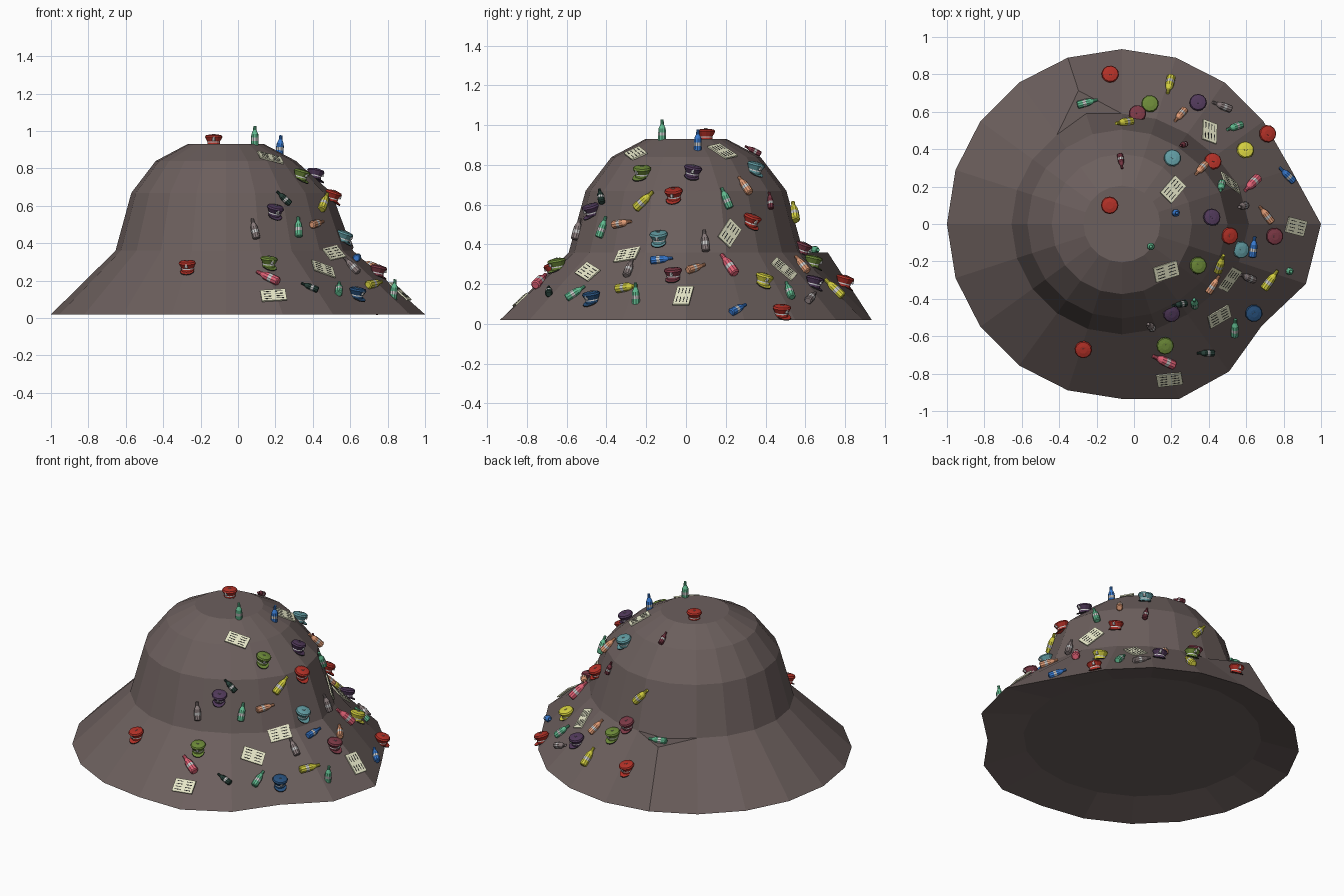
import bpy, bmesh, math
from mathutils import Vector, Matrix, Quaternion
from mathutils.bvhtree import BVHTree

if "Cube" in bpy.data.objects:
    bpy.data.objects.remove(bpy.data.objects["Cube"])

N = 20
CX = -0.065
COL = {
    'hat': (0.15, 0.115, 0.11), 'red': (0.45, 0.03, 0.02), 'green': (0.12, 0.5, 0.28),
    'olive': (0.15, 0.25, 0.04), 'blue': (0.04, 0.2, 0.65), 'navy': (0.02, 0.08, 0.2),
    'yellow': (0.65, 0.62, 0.05), 'orange': (0.75, 0.33, 0.18), 'pink': (0.75, 0.12, 0.18),
    'purple': (0.08, 0.04, 0.1), 'maroon': (0.2, 0.04, 0.06), 'teal': (0.12, 0.33, 0.36),
    'grey': (0.25, 0.2, 0.2), 'dark': (0.02, 0.05, 0.04), 'cream': (0.8, 0.8, 0.58),
    'white': (0.7, 0.7, 0.7), 'ink': (0.03, 0.03, 0.03),
}
MATS = {}
for k, c in COL.items():
    MATS[k] = bpy.data.materials.new(k)
    MATS[k].diffuse_color = (*c, 1)


def finish(bm, name, mats):
    bmesh.ops.recalc_face_normals(bm, faces=bm.faces)
    me = bpy.data.meshes.new(name)
    bm.to_mesh(me)
    bm.free()
    for m in mats:
        me.materials.append(MATS[m])
    return me


def add(name, me, mat=None):
    ob = bpy.data.objects.new(name, me)
    if mat:
        ob.matrix_world = mat
    bpy.context.collection.objects.link(ob)
    return ob


def skin(bm, rings, mats=None, cap0=True, cap1=True):
    """Bridge a stack of closed rings of points."""
    vs = [[bm.verts.new(p) for p in r] for r in rings]
    n = len(rings[0])
    for j in range(len(vs) - 1):
        for i in range(n):
            k = (i + 1) % n
            f = bm.faces.new((vs[j][i], vs[j][k], vs[j + 1][k], vs[j + 1][i]))
            f.material_index = mats[j] if mats else 0
    if cap0:
        bm.faces.new(vs[0][::-1])
    if cap1:
        bm.faces.new(vs[-1])


def circle(r, z, n):
    return [(r * math.cos(2 * math.pi * i / n), r * math.sin(2 * math.pi * i / n), z) for i in range(n)]


def hat_ring(r, z, bulge=0.0, extra={}):
    pts = []
    for i in range(N):
        a = 2 * math.pi * i / N
        d = min(a, 2 * math.pi - a)
        q = r + bulge * math.exp(-(d / 0.6) ** 2) + extra.get(i, 0)
        pts.append((CX + q * math.cos(a), q * math.sin(a), z))
    return pts


# Crown
base = hat_ring(0.59, 0.36, 0.09, {6: 0.03})
bm = bmesh.new()
skin(bm, [base, hat_ring(0.505, 0.67, 0.06), hat_ring(0.375, 0.84), hat_ring(0.205, 0.93)], cap0=False)
add('crown', finish(bm, 'crown', ['hat']))
# Wavy brim with a dent at the back and a shallow recess underneath
bm = bmesh.new()
wave = {0: 0.13, 1: 0.015, 18: -0.01, 19: 0.1, 17: 0.04, 16: 0.05}
rim = hat_ring(0.935, 0.02, 0, wave)
shelf = hat_ring(0.59, 0.36, 0.09, {6: 0.16})
skin(bm, [hat_ring(0.71, 0.08), rim, shelf, base], cap1=False)
bmesh.ops.remove_doubles(bm, verts=bm.verts, dist=1e-4)
add('brim', finish(bm, 'brim', ['hat']))

# Surface lookup used to seat the decorations
surf = bmesh.new()
for ob in list(bpy.context.collection.objects):
    surf.from_mesh(ob.data)
bmesh.ops.delete(surf, geom=[f for f in surf.faces if f.normal.z < 0], context='FACES')
tree = BVHTree.FromBMesh(surf)
surf.free()
Z = Vector((0, 0, 1))


def seat(x, y, z):
    loc, n, _, _ = tree.find_nearest(Vector((x, y, z)))
    up = Z - n * n.z
    up = up.normalized() if up.length > 0.05 else Vector((0, 1, 0))
    return loc, n, up


def frame(loc, zaxis, yhint):
    zaxis = zaxis.normalized()
    x = yhint.cross(zaxis).normalized()
    m = Matrix((x, zaxis.cross(x), zaxis)).transposed().to_4x4()
    m.translation = loc
    return m


def box(bm, size, at, mat):
    r = bmesh.ops.create_cube(bm, size=1, matrix=Matrix.Translation(at) @ Matrix.Diagonal((*size, 1)))
    for f in {f for v in r['verts'] for f in v.link_faces}:
        f.material_index = mat


def bottle_mesh(col):
    s = {'pink': 1.4, 'yellow': 1.3, 'dark': 1.0, 'maroon': 0.9}.get(col, 1.15)
    bm = bmesh.new()
    prof = [(.013, -.048), (.018, -.044), (.018, -.02), (.018, -.005), (.016, .012), (.008, .03), (.007, .05)]
    skin(bm, [circle(r * s, z * s, 10) for r, z in prof], [0, 0, 1, 0, 0, 0])
    return finish(bm, 'bottle_' + col, [col, 'white'])


def cap_mesh(col):
    bm = bmesh.new()
    prof = [(.034, 0), (.034, .012), (.034, .018), (.047, .042), (.042, .051), (.02, .056)]
    skin(bm, [circle(r, z, 12) for r, z in prof], [0, 1, 0, 0, 0])
    # visor at the front and a round badge above it
    arc = [math.pi * (1 + i / 8) for i in range(9)]
    rings = [[(.038 * math.cos(a), -.012 + .042 * math.sin(a), z + .012 * math.sin(a)) for a in arc]
             for z in (0.0, 0.005)]
    skin(bm, rings, [2])
    skin(bm, [[(x, y - .038, z) for x, y, z in circle(.009, h, 6)] for h in (.022, .044)], [1])
    skin(bm, [circle(.009, h, 8) for h in (.054, .059)], [1])
    return finish(bm, 'cap_' + col, [col, 'white', 'ink'])


def card_mesh():
    bm = bmesh.new()
    box(bm, (.135, .085, .008), (0, 0, 0.002), 0)
    for cx in (-.032, .032):
        for k in range(4):
            box(bm, (.04, .004, .002), (cx, -.027 + .018 * k, .006), 1)
    return finish(bm, 'card', ['cream', 'ink'])


# Bottles: position, clockwise turn of the neck from uphill (None = standing), colour
BOTTLES = [
    (.09, -.12, .95, None, 'green'), (.23, .06, .89, None, 'blue'), (-.07, .34, .88, 0, 'maroon'),
    (.35, .29, .69, -10, 'orange'), (.24, .395, .61, 10, 'maroon'), (-.05, .56, .57, 40, 'yellow'),
    (.445, -.2, .615, 45, 'yellow'), (.24, -.42, .64, -45, 'dark'), (.33, -.43, .49, 10, 'green'),
    (.09, -.56, .48, -10, 'grey'), (.42, -.32, .505, 80, 'orange'), (.41, .16, .61, -15, 'green'),
    (.56, .09, .41, 0, 'grey'), (-.25, .65, .36, 75, 'green'), (.16, -.75, .24, -55, 'pink'),
    (.39, -.7, .18, -55, 'dark'), (.56, -.57, .18, 40, 'green'), (.62, -.3, .3, -15, 'grey'),
    (.73, -.3, .185, 80, 'yellow'), (.86, -.26, .14, None, 'green'), (.66, -.13, .35, 80, 'blue'),
    (.71, .05, .29, 70, 'orange'), (.62, .21, .29, -15, 'pink'), (.53, .51, .16, 20, 'green'),
    (.81, .26, .07, 60, 'blue'), (.25, .59, .31, 10, 'orange'), (.47, .63, .135, 60, 'grey'),
    (.19, .745, .18, -10, 'yellow'),
]
# Peaked caps: position, turn, colour
CAPS = [
    (-.13, .1, .95, 0, 'red'), (.32, -.21, .74, 15, 'olive'), (.4, .03, .75, 15, 'purple'),
    (.18, .32, .75, 10, 'teal'), (.5, -.06, .645, 0, 'red'), (.2, -.48, .57, 5, 'purple'),
    (.58, -.14, .435, 0, 'teal'), (.38, .3, .5, 10, 'red'), (.02, .6, .38, 0, 'maroon'),
    (.17, -.66, .31, 0, 'olive'), (.64, -.475, .13, 0, 'navy'), (.75, -.065, .25, 0, 'maroon'),
    (.575, .38, .2, 15, 'yellow'), (.69, .47, .04, -10, 'red'), (.34, .64, .2, 10, 'purple'),
    (.085, .64, .31, 0, 'olive'), (-.13, .785, .2, 0, 'red'), (-.27, -.665, .27, 0, 'red'),
]
# Cards: position, turn
CARDS = [
    (.17, -.25, .85, 30), (.2, .18, .85, 70), (.475, .19, .44, -45), (.19, -.84, .13, -5),
    (.46, -.5, .27, 25), (.53, -.31, .37, -10), (.87, -.015, .145, 90), (.41, .5, .285, 60),
]

bottles, caps, card = {}, {}, card_mesh()
for i, (x, y, z, turn, col) in enumerate(BOTTLES):
    me = bottles[col] = bottles.get(col) or bottle_mesh(col)
    loc, n, up = seat(x, y, z)
    if turn is None:
        m = frame(loc + Z * .04, Z + n * .2, Vector((0, 1, 0)))
    else:
        d = Quaternion(n, -math.radians(turn)) @ up
        m = frame(loc + n * .012, d, n)
    add(f'bottle_{i + 1}', me, m)

for i, (x, y, z, turn, col) in enumerate(CAPS):
    me = caps[col] = caps.get(col) or cap_mesh(col)
    loc, n, up = seat(x, y, z)
    axis = Quaternion(n, -math.radians(turn)) @ (Z + n * .4)
    back = -n if n.z < 0.95 else Vector((0, 1, 0))
    add(f'cap_{i + 1}', me, frame(loc - axis.normalized() * .02 + n * .008 * (1 + n.z), axis, back))

for i, (x, y, z, turn) in enumerate(CARDS):
    loc, n, up = seat(x, y, z)
    d = Quaternion(n, -math.radians(turn)) @ up
    add(f'card_{i + 1}', card, frame(loc + n * .004, n, d))

for m in bpy.data.materials:
    if m.users and not m.is_grease_pencil:
        m.use_nodes = True
        m.node_tree.nodes["Principled BSDF"].inputs["Base Color"].default_value = m.diffuse_color
